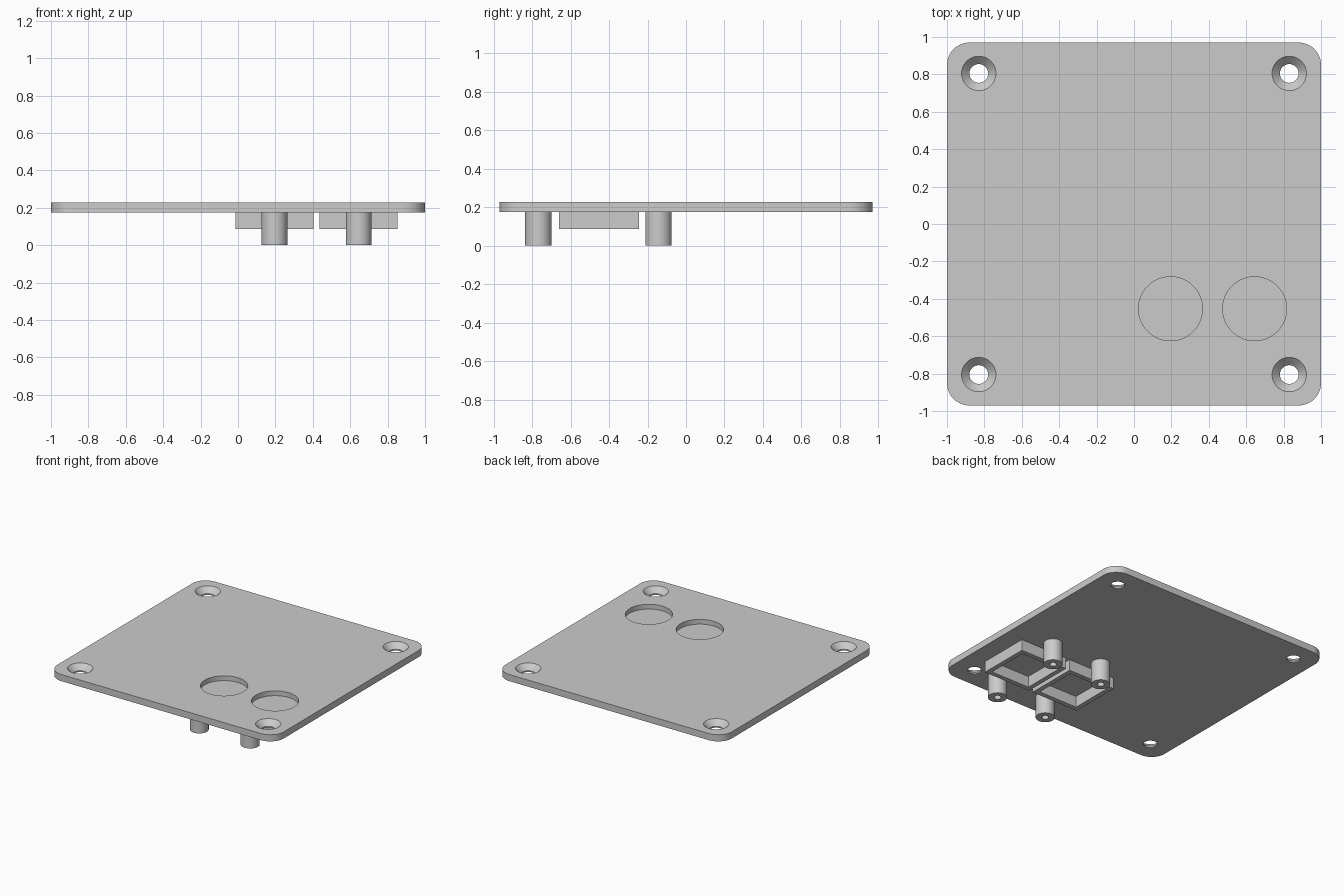
import bpy
import bmesh
from math import cos, sin, pi, sqrt

default = bpy.data.objects.get("Cube")
if default:
    bpy.data.objects.remove(default, do_unlink=True)

grey = bpy.data.materials.new("plain_grey")
grey.use_nodes = True
color = (0.6, 0.6, 0.6, 1)
grey.diffuse_color = color
grey.node_tree.nodes["Principled BSDF"].inputs["Base Color"].default_value = color

BOTTOM, TOP = 0.175, 0.228
HALF_X, HALF_Y, CORNER = 1.0, 0.97, 0.12


def finish(name, bm, location):
    """Turn a bmesh into a named object."""
    bmesh.ops.recalc_face_normals(bm, faces=bm.faces)
    mesh = bpy.data.meshes.new(name)
    bm.to_mesh(mesh)
    bm.free()
    mesh.materials.append(grey)
    obj = bpy.data.objects.new(name, mesh)
    obj.location = location
    bpy.context.collection.objects.link(obj)
    return obj


def lathe(name, profile, x, y, sides=48, ring=False):
    """Revolve (radius, z) points; a ring joins its ends, otherwise cap them."""
    bm = bmesh.new()
    start = pi / sides
    loops = [[bm.verts.new((r * cos(start + 2 * pi * i / sides),
                            r * sin(start + 2 * pi * i / sides), z))
              for i in range(sides)] for r, z in profile]
    pairs = list(zip(loops, loops[1:]))
    if ring:
        pairs.append((loops[-1], loops[0]))
    else:
        bm.faces.new(loops[0])
        bm.faces.new(loops[-1])
    for a, b in pairs:
        for i in range(sides):
            j = (i + 1) % sides
            bm.faces.new((a[i], a[j], b[j], b[i]))
    return finish(name, bm, (x, y, 0))


def tube(name, outer, inner, z0, z1, x, y, sides):
    profile = [(outer, z0), (outer, z1), (inner, z1), (inner, z0)]
    return lathe(name, profile, x, y, sides, ring=True)


# Rounded cover plate
bm = bmesh.new()
outline = []
steps = 12
for quarter, (sx, sy) in enumerate([(1, 1), (-1, 1), (-1, -1), (1, -1)]):
    for i in range(steps + 1):
        a = (quarter + i / steps) * pi / 2
        outline.append(bm.verts.new((sx * (HALF_X - CORNER) + CORNER * cos(a),
                                     sy * (HALF_Y - CORNER) + CORNER * sin(a), BOTTOM)))
base = bm.faces.new(outline)
top = bmesh.ops.extrude_face_region(bm, geom=[base], use_keep_orig=True)
bmesh.ops.translate(bm, vec=(0, 0, TOP - BOTTOM),
                    verts=[v for v in top["geom"] if isinstance(v, bmesh.types.BMVert)])
plate = finish("cover_plate", bm, (0, 0, 0))

# Cutters: countersunk screw holes and round button recesses
cutters = []
screw = [(0.05, BOTTOM - 0.05), (0.05, TOP - 0.042), (0.092, TOP), (0.092, TOP + 0.05)]
for x in (-0.83, 0.83):
    for y in (-0.805, 0.805):
        cutters.append(lathe("screw_hole_cutter", screw, x, y))

BUTTON_X, BUTTON_Y, BUTTON_R = (0.195, 0.645), -0.453, 0.171
recess = [(BUTTON_R, TOP - 0.038), (BUTTON_R, TOP + 0.05)]
for x in BUTTON_X:
    cutters.append(lathe("recess_cutter", recess, x, BUTTON_Y, sides=64))

bpy.context.view_layer.objects.active = plate
for cutter in cutters:
    cut = plate.modifiers.new("cut", "BOOLEAN")
    cut.operation = "DIFFERENCE"
    cut.solver = "EXACT"
    cut.object = cutter
    bpy.ops.object.modifier_apply(modifier=cut.name)
    bpy.data.objects.remove(cutter, do_unlink=True)

# Square frame and two hollow mounting posts under each recess
parts = [plate]
for side, x in zip(("right", "left"), BUTTON_X):
    parts.append(tube(side + "_square_frame", 0.208 * sqrt(2), BUTTON_R * sqrt(2),
                      0.087, BOTTOM, x, BUTTON_Y, 4))
    for end, y in (("front", -0.767), ("back", -0.143)):
        parts.append(tube(f"{side}_{end}_post", 0.069, 0.026, 0, BOTTOM, x, y, 32))

bpy.ops.object.select_all(action="DESELECT")
for part in parts:
    part.select_set(True)
bpy.ops.object.shade_smooth_by_angle(angle=pi / 6)
